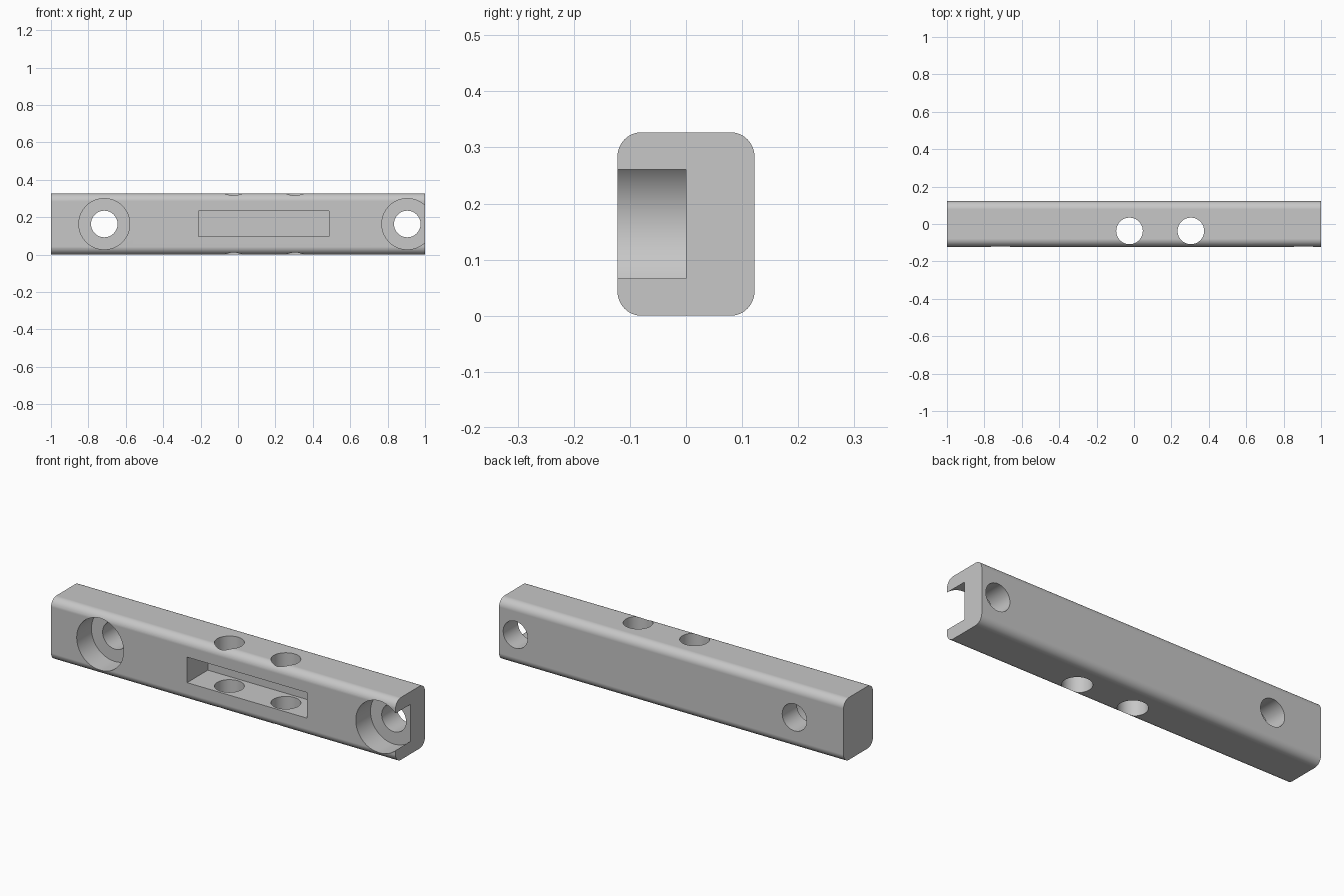
import bpy, bmesh, math
from mathutils import Matrix

if "Cube" in bpy.data.objects:
    bpy.data.objects.remove(bpy.data.objects["Cube"])

HALF_Y, HEIGHT, RADIUS = 0.122, 0.327, 0.043
MID_Z = HEIGHT / 2

grey = bpy.data.materials.new("light grey")
grey.diffuse_color = (0.57, 0.57, 0.57, 1)
grey.use_nodes = True
grey.node_tree.nodes["Principled BSDF"].inputs["Base Color"].default_value = grey.diffuse_color


def make_object(name, bm):
    bmesh.ops.recalc_face_normals(bm, faces=bm.faces)
    mesh = bpy.data.meshes.new(name)
    bm.to_mesh(mesh)
    bm.free()
    mesh.materials.append(grey)
    obj = bpy.data.objects.new(name, mesh)
    bpy.context.collection.objects.link(obj)
    return obj


def box(name, lo, hi):
    bm = bmesh.new()
    size = [b - a for a, b in zip(lo, hi)]
    mid = [(a + b) / 2 for a, b in zip(lo, hi)]
    bmesh.ops.create_cube(bm, size=1, matrix=Matrix.Translation(mid) @ Matrix.Diagonal((*size, 1)))
    return make_object(name, bm)


def cylinder(name, centre, radius, depth, along_y=False):
    bm = bmesh.new()
    turn = Matrix.Rotation(math.pi / 2 if along_y else 0, 4, 'X')
    bmesh.ops.create_cone(bm, cap_ends=True, segments=64, radius1=radius, radius2=radius,
                          depth=depth, matrix=Matrix.Translation(centre) @ turn)
    return make_object(name, bm)


# Bar: rounded rectangle section extruded along x
bm = bmesh.new()
section = []
for i, (sy, sz) in enumerate([(1, 1), (-1, 1), (-1, -1), (1, -1)]):
    for k in range(13):
        a = math.pi / 2 * (i + k / 12)
        section.append(bm.verts.new((-1, sy * (HALF_Y - RADIUS) + RADIUS * math.cos(a),
                                     MID_Z + sz * (MID_Z - RADIUS) + RADIUS * math.sin(a))))
end = bm.faces.new(section)
new = bmesh.ops.extrude_face_region(bm, geom=[end])["geom"]
bmesh.ops.translate(bm, vec=(2, 0, 0), verts=[v for v in new if isinstance(v, bmesh.types.BMVert)])
bar = make_object("mounting_bar", bm)

# Cutters: front slot, counterbored screw holes, vertical through holes
cutters = [box("slot_cutter", (-0.21, -0.3, 0.098), (0.486, 0.05, 0.232))]
for x in (-0.715, 0.905):
    cutters.append(cylinder("counterbore_cutter", (x, -0.2, MID_Z), 0.136, 0.4, True))
    cutters.append(cylinder("screw_hole_cutter", (x, 0, MID_Z), 0.071, 0.8, True))
for x in (-0.024, 0.304):
    cutters.append(cylinder("vertical_hole_cutter", (x, -0.037, MID_Z), 0.071, 1.0))

bpy.context.view_layer.objects.active = bar
for cutter in cutters:
    cutter.hide_render = True
    mod = bar.modifiers.new("cut", 'BOOLEAN')
    mod.operation, mod.solver, mod.object = 'DIFFERENCE', 'EXACT', cutter
    bpy.ops.object.modifier_apply(modifier=mod.name)
for cutter in cutters:
    bpy.data.objects.remove(cutter)

# Smooth curved walls, keep flat faces crisp
bpy.ops.object.select_all(action='DESELECT')
bar.select_set(True)
bpy.ops.object.shade_smooth_by_angle(angle=math.radians(30))
weighted = bar.modifiers.new("weighted_normals", 'WEIGHTED_NORMAL')
weighted.keep_sharp = True
